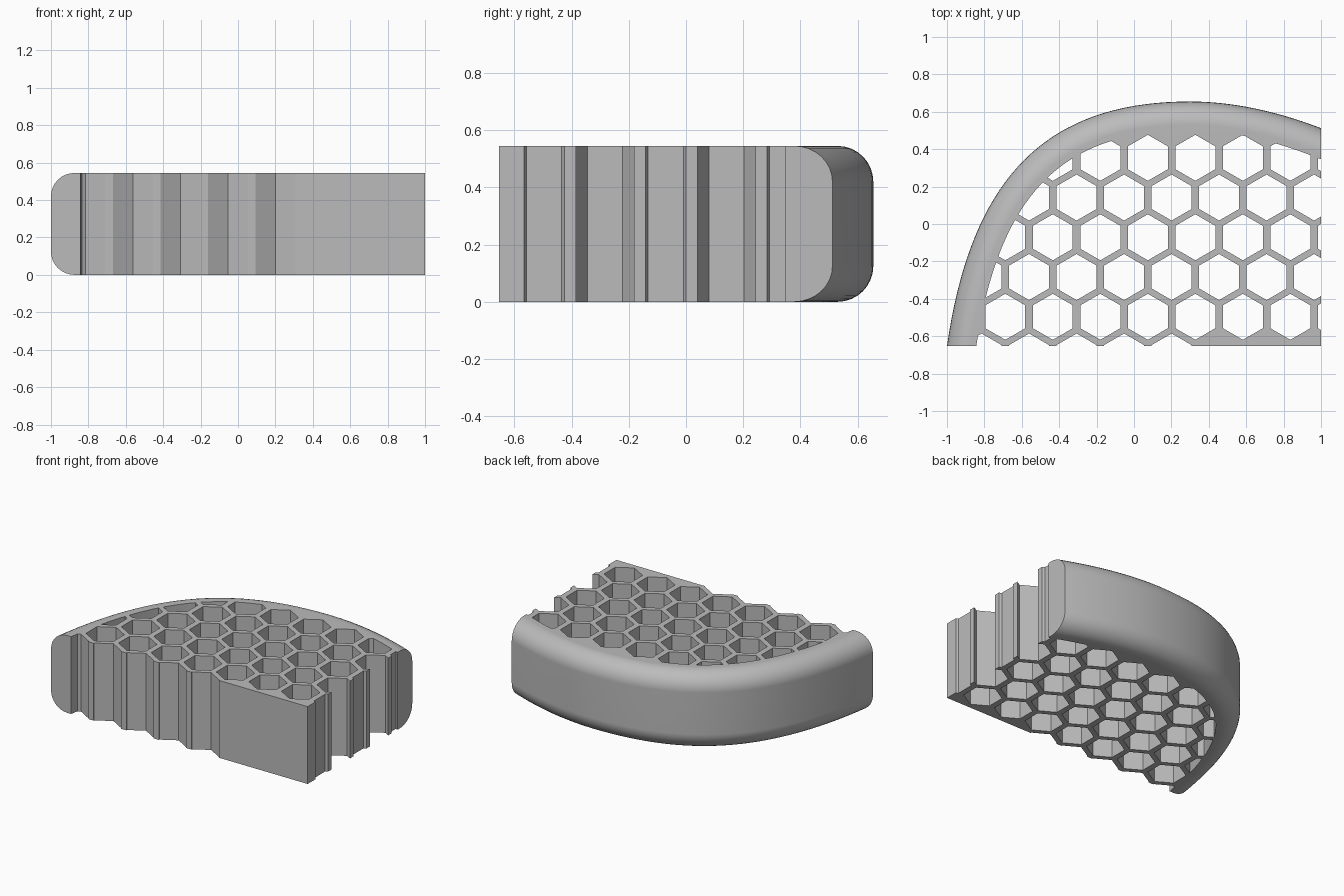
import bpy
import bmesh
import math
from mathutils import Vector

if "Cube" in bpy.data.objects:
    bpy.data.objects.remove(bpy.data.objects["Cube"])

HEIGHT, ROUND, RIM = 0.545, 0.125, 0.155
PITCH_X, PITCH_Y, HEX_R = 0.254, 0.2125, 0.123
FRONT_Y, SIDE_X = -0.653, 1.0

grey = bpy.data.materials.new("plain grey")
grey.use_nodes = True
grey.diffuse_color = (0.5, 0.5, 0.5, 1)
grey.node_tree.nodes["Principled BSDF"].inputs["Base Color"].default_value = (0.5, 0.5, 0.5, 1)


def bezier(points, steps):
    a, b, c, d = [Vector(p) for p in points]
    return [a * (1 - t) ** 3 + b * 3 * t * (1 - t) ** 2 + c * 3 * t * t * (1 - t) + d * t ** 3
            for t in [i / steps for i in range(steps + 1)]]


def make_object(name, bm):
    bmesh.ops.recalc_face_normals(bm, faces=bm.faces)
    mesh = bpy.data.meshes.new(name)
    bm.to_mesh(mesh)
    bm.free()
    obj = bpy.data.objects.new(name, mesh)
    mesh.materials.append(grey)
    bpy.context.collection.objects.link(obj)
    return obj


def loft(bm, rings):
    """Skin a stack of equal closed rings and cap both ends."""
    rows = [[bm.verts.new(p) for p in ring] for ring in rings]
    n = len(rows[0])
    for low, high in zip(rows, rows[1:]):
        for i in range(n):
            j = (i + 1) % n
            bm.faces.new((low[i], low[j], high[j], high[i]))
    bm.faces.new(rows[0])
    bm.faces.new(rows[-1])


def clip(poly, point, normal):
    """Keep the part of a flat polygon behind a line."""
    out = []
    for a, b in zip(poly, poly[1:] + poly[:1]):
        da, db = (a - point).dot(normal), (b - point).dot(normal)
        if da <= 0:
            out.append(a)
        if da * db < 0:
            out.append(a.lerp(b, da / (da - db)))
    return out


def area(poly):
    return abs(sum(a.x * b.y - b.x * a.y for a, b in zip(poly, poly[1:] + poly[:1]))) / 2


# Curved outline, run past both cut ends, with its outward normals
curve = bezier([(-1, FRONT_Y), (-0.87, 0.25), (-0.47, 0.655), (0.3, 0.655)], 36)
curve += bezier([(0.3, 0.655), (0.55, 0.655), (0.8, 0.59), (1, 0.512)], 18)[1:]
curve.insert(0, curve[0] - (curve[1] - curve[0]).normalized() * 0.2)
curve.append(curve[-1] + (curve[-1] - curve[-2]).normalized() * 0.2)
normals = []
for i in range(len(curve)):
    t = curve[min(i + 1, len(curve) - 1)] - curve[max(i - 1, 0)]
    normals.append(Vector((-t.y, t.x)).normalized())

# Body: rounded-edge layers, trimmed flat at the front and the side
layers = []
for i in range(9):
    a = math.pi / 2 * i / 8
    layers.append((ROUND * (1 - math.sin(a)), ROUND * (1 - math.cos(a))))
layers += [(d, HEIGHT - z) for d, z in reversed(layers)]
rings = []
for inset, z in layers:
    ring = [p - n * inset for p, n in zip(curve, normals)] + [Vector((1.3, -0.9))]
    rings.append([(p.x, p.y, z) for p in ring])
bm = bmesh.new()
loft(bm, rings)
for co, no in (((SIDE_X, 0, 0), (1, 0, 0)), ((0, FRONT_Y, 0), (0, -1, 0))):
    cut = bmesh.ops.bisect_plane(bm, geom=bm.verts[:] + bm.edges[:] + bm.faces[:],
                                 plane_co=co, plane_no=no, clear_outer=True)
    edges = [e for e in cut["geom_cut"] if isinstance(e, bmesh.types.BMEdge)]
    bmesh.ops.contextual_create(bm, geom=edges)
body = make_object("honeycomb_body", bm)

# Hexagonal cells, trimmed to the inside of the rim
bm = bmesh.new()
for row in range(6):
    for col in range(9):
        x = -0.815 + PITCH_X * (col + 0.5 * (row % 2))
        y = -0.7085 + PITCH_Y * row
        if row == 0 and x > 0.3:
            continue
        cell = [Vector((x + HEX_R * math.sin(k * math.pi / 3),
                        y + HEX_R * math.cos(k * math.pi / 3))) for k in range(6)]
        for p, n in zip(curve, normals):
            cell = clip(cell, p - n * RIM, n)
        if len(cell) > 2 and area(cell) > 0.0006:
            loft(bm, [[(p.x, p.y, z) for p in cell] for z in (-0.1, HEIGHT + 0.1)])
cells = make_object("cell_cutter", bm)
cells.hide_render = True

bpy.context.view_layer.objects.active = body
body.select_set(True)
cutting = body.modifiers.new("cells", 'BOOLEAN')
cutting.operation = 'DIFFERENCE'
cutting.solver = 'EXACT'
cutting.object = cells
bpy.ops.object.modifier_apply(modifier=cutting.name)
bpy.data.objects.remove(cells)

# Smooth rounded rim, crisp cell walls
bpy.ops.object.shade_smooth_by_angle(angle=math.radians(25))
weighted = body.modifiers.new("flat_top", 'WEIGHTED_NORMAL')
weighted.keep_sharp = True
